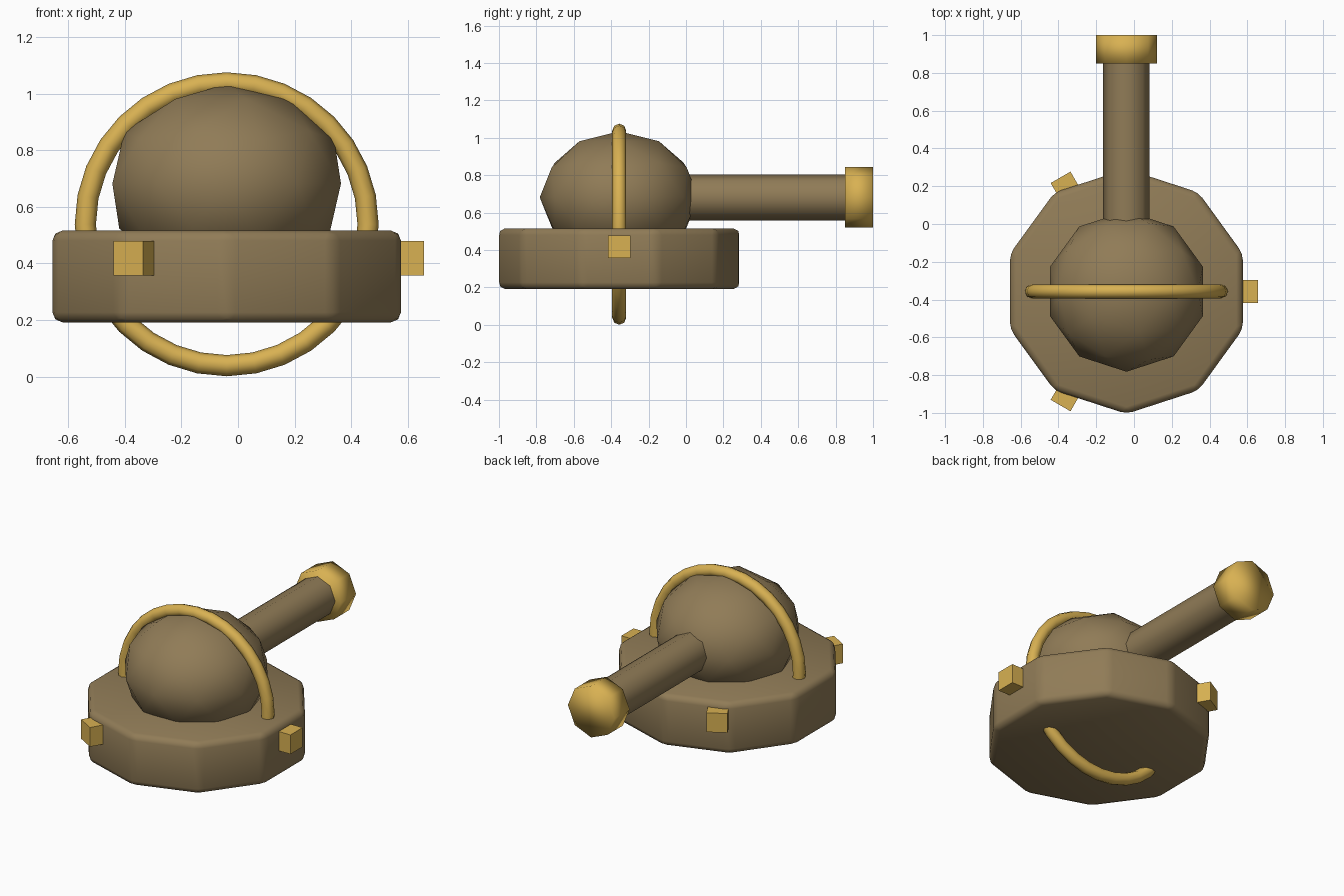
import bpy, math

if "Cube" in bpy.data.objects:
    bpy.data.objects.remove(bpy.data.objects["Cube"])

CX, CY = -0.04, -0.357          # axis of the turret


def material(name, rgb):
    m = bpy.data.materials.new(name)
    m.diffuse_color = (*rgb, 1)
    m.use_nodes = True
    m.node_tree.nodes["Principled BSDF"].inputs["Base Color"].default_value = m.diffuse_color
    return m


BROWN = material("dull_bronze", (0.28, 0.20, 0.095))
GOLD = material("gold", (0.69, 0.44, 0.085))


def finish(name, mat, smooth=None):
    """Name and colour the active object; smooth is an edge angle in degrees."""
    ob = bpy.context.object
    ob.name = ob.data.name = name
    ob.data.materials.append(mat)
    if smooth == 180:
        bpy.ops.object.shade_smooth()
    elif smooth:
        bpy.ops.object.shade_smooth_by_angle(angle=math.radians(smooth))
    return ob


def rod(name, mat, y0, y1, radius, smooth):
    """Eight-sided rod along y."""
    bpy.ops.mesh.primitive_cylinder_add(
        vertices=8, radius=radius, depth=y1 - y0,
        location=(CX, (y0 + y1) / 2, 0.682), rotation=(math.pi / 2, 0, 0))
    return finish(name, mat, smooth)


# Ten-sided base with rounded edges
bpy.ops.mesh.primitive_cylinder_add(vertices=10, radius=0.648, depth=0.324,
                                    location=(CX, CY, 0.354))
base = finish("base", BROWN, 180)
bevel = base.modifiers.new("rounded_edges", "BEVEL")
bevel.width = 0.035
bevel.segments = 2
bevel.limit_method = 'ANGLE'

# Flattened dome
bpy.ops.mesh.primitive_ico_sphere_add(subdivisions=2, radius=0.425,
                                      location=(CX, CY, 0.682))
bpy.context.object.scale.z = 0.83
finish("dome", BROWN, 180)

# Barrel and muzzle
rod("barrel", BROWN, CY + 0.2, 0.9, 0.123, 50)
rod("muzzle", GOLD, 0.849, 1.0, 0.162, 180)

# Upright ring around the dome
bpy.ops.mesh.primitive_torus_add(major_radius=0.5, minor_radius=0.0375,
                                 major_segments=32, minor_segments=8,
                                 location=(CX, CY, 0.5385),
                                 rotation=(math.pi / 2, 0, 0))
finish("ring", GOLD, 180)

# Three blocks spaced around the base
for i in range(3):
    a = i * math.tau / 3
    bpy.ops.mesh.primitive_cube_add(
        size=0.121, rotation=(0, 0, a),
        location=(CX + 0.637 * math.cos(a), CY + 0.637 * math.sin(a), 0.418))
    finish(f"block_{i + 1}", GOLD)
